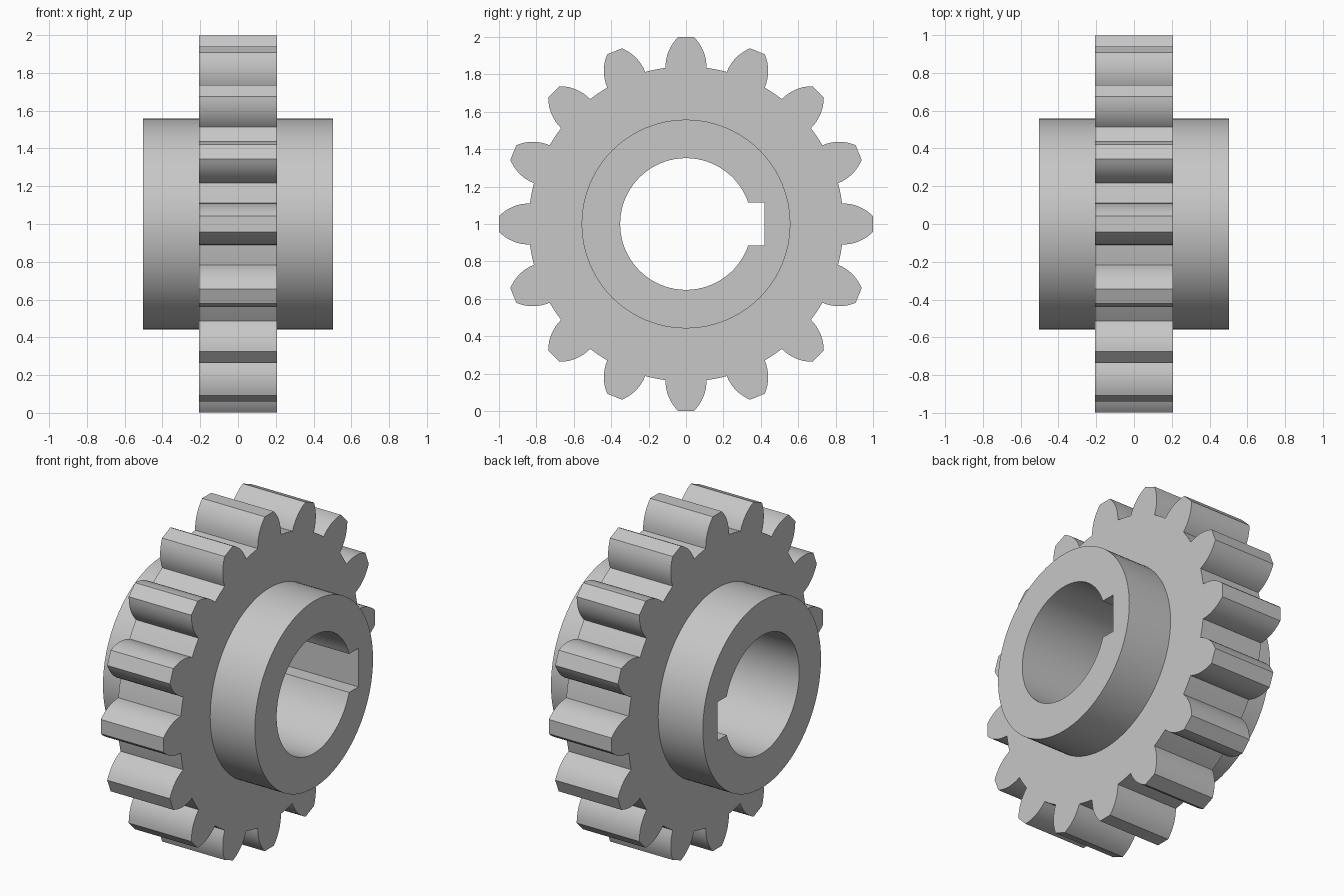
import bpy, bmesh
from math import sin, cos, pi, radians, sqrt, asin
from mathutils import Vector

cube = bpy.data.objects.get("Cube")
if cube:
    bpy.data.objects.remove(cube, do_unlink=True)

TEETH = 16
ROOT_R, TIP_R, HUB_R, BORE_R = 0.842, 1.0, 0.558, 0.352
WHEEL_HALF, HUB_HALF = 0.207, 0.502
KEY_HALF, KEY_DEPTH = 0.115, 0.42

steel = bpy.data.materials.new("grey steel")
steel.use_nodes = True
grey = (0.57, 0.57, 0.57, 1)
steel.diffuse_color = grey
steel.node_tree.nodes["Principled BSDF"].inputs["Base Color"].default_value = grey


def polar(r, a):
    return Vector((r * cos(a), r * sin(a)))


def circle(r, n=96):
    return [polar(r, 2 * pi * i / n) for i in range(n)]


def gear_outline():
    """Teeth with bulged flanks, joined by short root arcs."""
    base, tip = polar(ROOT_R, radians(7.5)), polar(TIP_R, radians(2.45))
    chord = tip - base
    normal = Vector((-chord.y, chord.x)).normalized()
    if normal.y < 0:
        normal.negate()
    steps = 8
    upper = []
    for i in range(steps + 1):
        t = i / steps
        upper.append(base + chord * t + normal * (0.018 * 4 * t * (1 - t)))
    lower = [Vector((p.x, -p.y)) for p in upper]
    tooth = lower + upper[::-1] + [polar(ROOT_R, pi / TEETH)]
    points = []
    for k in range(TEETH):
        a = 2 * pi * k / TEETH
        for p in tooth:
            points.append(Vector((p.x * cos(a) - p.y * sin(a),
                                  p.x * sin(a) + p.y * cos(a))))
    return points


def keyed_bore():
    """Round bore with a rectangular keyway towards the back (+y)."""
    a0 = asin(KEY_HALF / BORE_R)
    n = 80
    arc = [polar(BORE_R, a0 + (2 * pi - 2 * a0) * i / n) for i in range(n + 1)]
    return arc + [Vector((KEY_DEPTH, -KEY_HALF)), Vector((KEY_DEPTH, KEY_HALF))]


def ring_solid(name, outer, inner, half):
    """Extrude a profile with a hole along x, centred on the axle."""
    bm = bmesh.new()
    edges = []
    for loop in (outer, inner):
        vs = [bm.verts.new((-half, p.x, p.y + 1)) for p in loop]
        edges += [bm.edges.new((v, vs[i - 1])) for i, v in enumerate(vs)]
    bmesh.ops.triangle_fill(bm, edges=edges, use_beauty=True)
    made = bmesh.ops.extrude_face_region(bm, geom=bm.faces[:], use_keep_orig=True)
    moved = [g for g in made["geom"] if isinstance(g, bmesh.types.BMVert)]
    bmesh.ops.translate(bm, verts=moved, vec=(2 * half, 0, 0))
    bmesh.ops.recalc_face_normals(bm, faces=bm.faces[:])
    mesh = bpy.data.meshes.new(name)
    bm.to_mesh(mesh)
    bm.free()
    mesh.materials.append(steel)
    obj = bpy.data.objects.new(name, mesh)
    bpy.context.collection.objects.link(obj)
    bpy.ops.object.select_all(action="DESELECT")
    obj.select_set(True)
    bpy.context.view_layer.objects.active = obj
    bpy.ops.object.shade_smooth_by_angle(angle=radians(25))
    return obj


# Toothed wheel seated on a longer keyed hub
ring_solid("toothed_wheel", gear_outline(), circle(HUB_R), WHEEL_HALF)
ring_solid("keyed_hub", circle(HUB_R), keyed_bore(), HUB_HALF)
